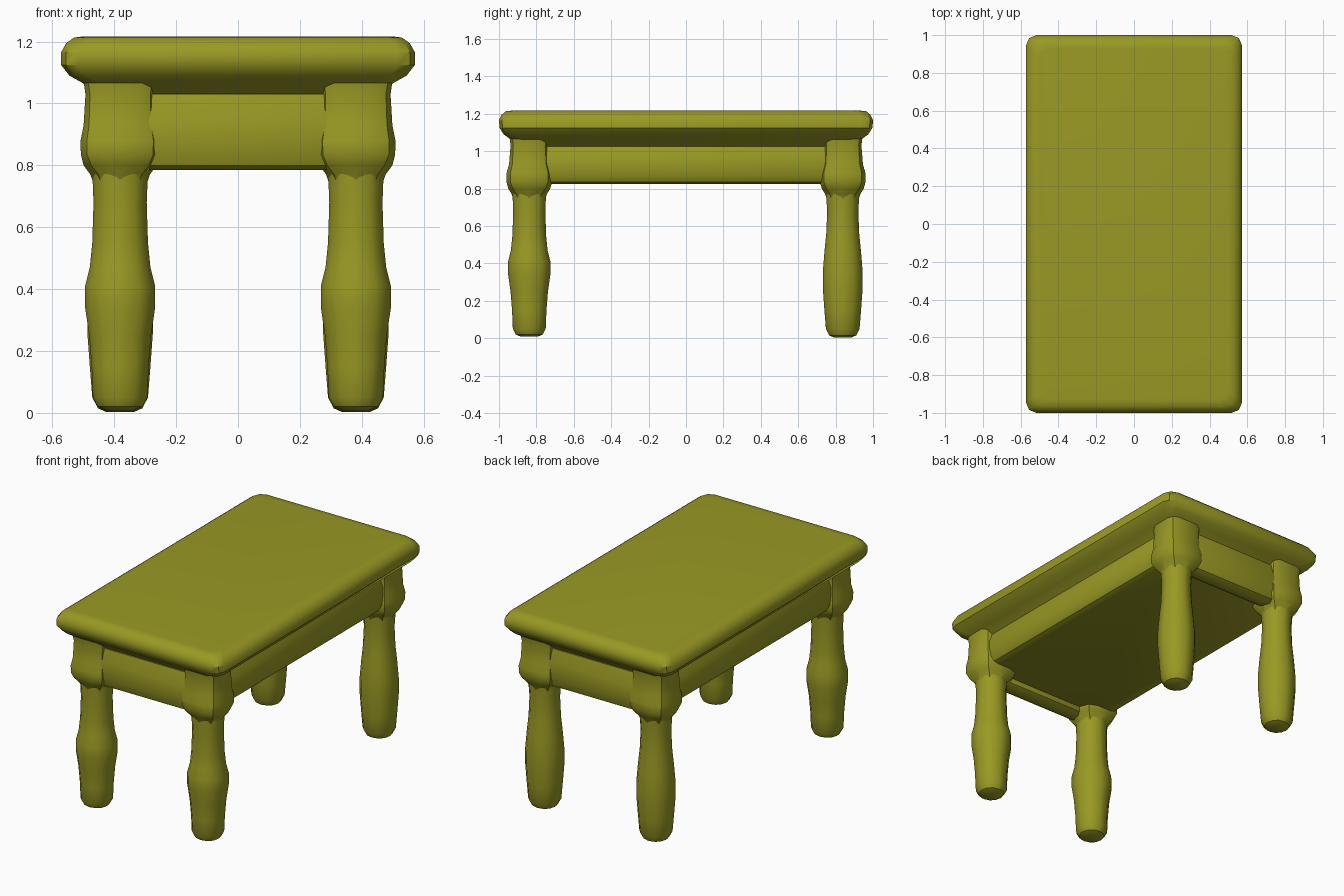
import bpy, bmesh, math

cube = bpy.data.objects.get("Cube")
if cube:
    bpy.data.objects.remove(cube, do_unlink=True)

olive = bpy.data.materials.new("olive wood")
olive.use_nodes = True
colour = (0.32, 0.32, 0.018, 1)
olive.diffuse_color = colour
olive.node_tree.nodes["Principled BSDF"].inputs["Base Color"].default_value = colour


def rounded_ring(cx, cy, hx, hy, r, steps=3):
    """Rounded rectangle outline, counter-clockwise."""
    r = min(r, hx, hy)
    points = []
    for k, (sx, sy) in enumerate([(1, 1), (-1, 1), (-1, -1), (1, -1)]):
        for i in range(steps):
            a = math.pi / 2 * (k + (i + 0.001) / (steps - 0.998))
            points.append((cx + sx * (hx - r) + r * math.cos(a),
                           cy + sy * (hy - r) + r * math.sin(a)))
    return points


def loft(name, rings, smooth=32):
    """Skin a stack of (outline, z) rings and cap both ends."""
    bm = bmesh.new()
    loops = [[bm.verts.new((x, y, z)) for x, y in pts] for pts, z in rings]
    for low, high in zip(loops, loops[1:]):
        n = len(low)
        for i in range(n):
            j = (i + 1) % n
            bm.faces.new((low[i], low[j], high[j], high[i]))
    bm.faces.new(loops[0][::-1])
    bm.faces.new(loops[-1])
    bmesh.ops.remove_doubles(bm, verts=bm.verts, dist=0.0005)
    bmesh.ops.recalc_face_normals(bm, faces=bm.faces)
    mesh = bpy.data.meshes.new(name)
    bm.to_mesh(mesh)
    bm.free()
    mesh.materials.append(olive)
    ob = bpy.data.objects.new(name, mesh)
    bpy.context.collection.objects.link(ob)
    bpy.ops.object.select_all(action='DESELECT')
    ob.select_set(True)
    bpy.context.view_layer.objects.active = ob
    bpy.ops.object.shade_smooth_by_angle(angle=math.radians(smooth))
    return ob


# Table top with a rounded edge and a sloping underside: (z, half x, half y)
top_profile = [(1.02, .45, .89), (1.065, .50, .94), (1.09, .545, .975), (1.125, .572, .997),
               (1.165, .572, 1.0), (1.195, .555, .985), (1.213, .53, .965), (1.217, .50, .93)]
loft("table_top", [(rounded_ring(0, 0, hx, hy, .055), z) for z, hx, hy in top_profile])

# Solid body with moulded sides
body_profile = [(.825, .43, .87), (.835, .455, .885), (.87, .475, .895),
                (.97, .472, .895), (1.03, .452, .885), (1.06, .46, .89)]
loft("apron_body", [(rounded_ring(0, 0, hx, hy, .05), z) for z, hx, hy in body_profile])

# Slightly lower rails at the two short ends
rail_profile = [(.785, .025), (.80, .052), (.86, .075), (.95, .07), (1.03, .05)]
for side, name in ((-1, "front_rail"), (1, "back_rail")):
    loft(name, [(rounded_ring(0, side * .86, .40, depth, .02), z) for z, depth in rail_profile])

# Corner blocks that swell above each leg: (z, half x, half y, rounding)
block_profile = [(.74, .086, .084, .086), (.77, .096, .094, .09), (.80, .118, .112, .085),
                 (.835, .127, .122, .07), (.88, .128, .122, .07), (.93, .118, .108, .06),
                 (1.03, .112, .10, .05), (1.07, .118, .105, .05)]

# Turned legs: (z, radius); ringed in front, gently swollen behind
front_leg = [(.008, .045), (.02, .072), (.05, .088), (.15, .092), (.25, .10), (.34, .113),
             (.41, .113), (.47, .098), (.55, .09), (.68, .086), (.78, .09)]
back_leg = [(.003, .045), (.015, .072), (.05, .09), (.15, .098), (.26, .106), (.36, .106),
            (.46, .098), (.56, .088), (.68, .083), (.78, .09)]

for sx, left_right in ((-1, "right"), (1, "left")):
    for sy, end, profile in ((-1, "front", front_leg), (1, "back", back_leg)):
        x, y = sx * .381, sy * .838
        loft(f"{end}_{left_right}_corner_block",
             [(rounded_ring(x, y, hx, hy, r), z) for z, hx, hy, r in block_profile])
        loft(f"{end}_{left_right}_leg",
             [(rounded_ring(x, y, r, r, r * .9, 4), z) for z, r in profile])
